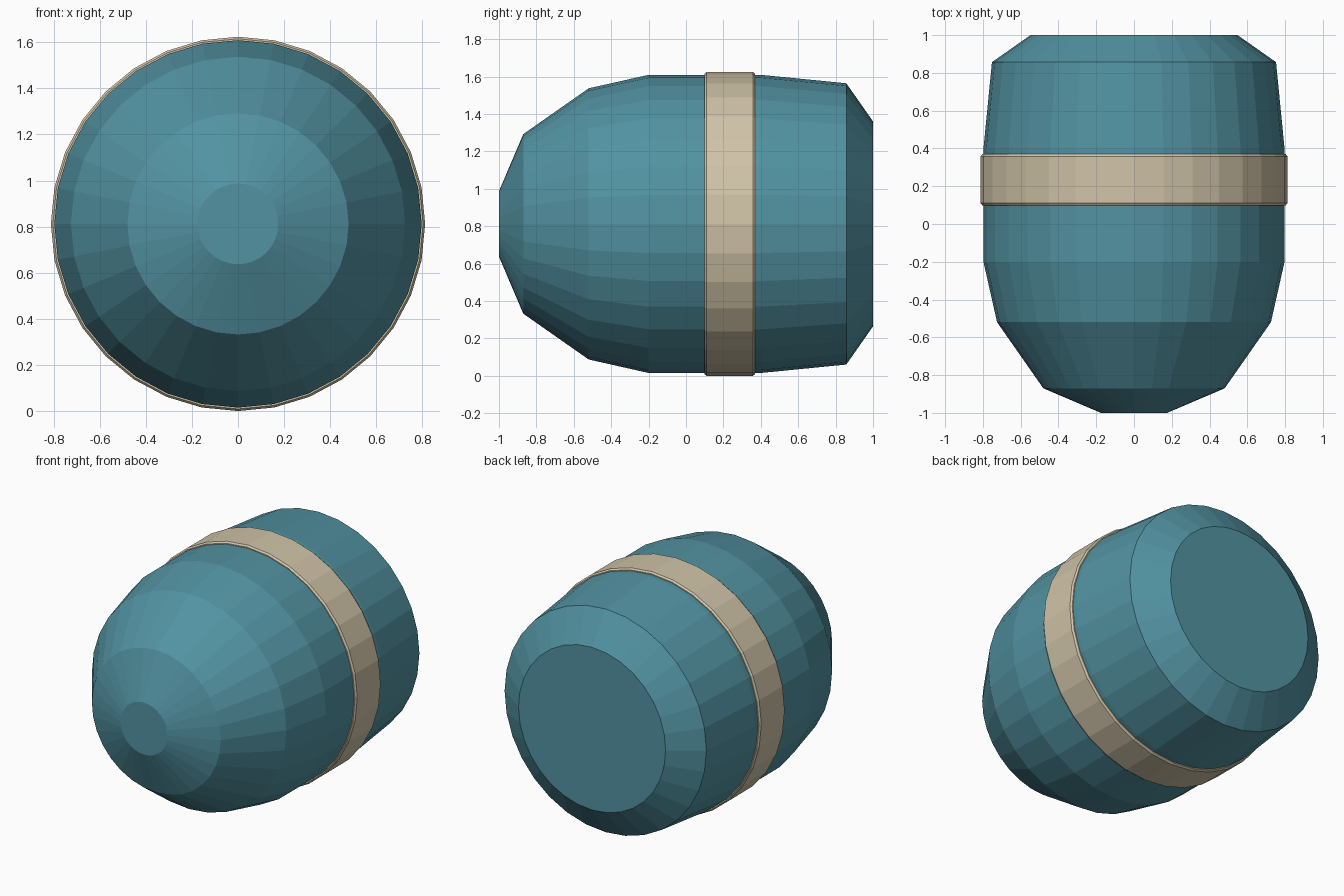
import bpy, bmesh, math

if "Cube" in bpy.data.objects:
    bpy.data.objects.remove(bpy.data.objects["Cube"])

SIDES = 32
AXIS_Z = 0.812


def material(name, rgb):
    m = bpy.data.materials.new(name)
    m.diffuse_color = (*rgb, 1)
    m.use_nodes = True
    m.node_tree.nodes["Principled BSDF"].inputs["Base Color"].default_value = m.diffuse_color
    return m


def lathe(name, profile, mat, ring=False):
    """Turn (y, radius) points around the y axis; cap the ends or close as a ring."""
    bm = bmesh.new()
    rows = []
    for y, r in profile:
        rows.append([bm.verts.new((r * math.cos(2 * math.pi * i / SIDES), y,
                                   AXIS_Z + r * math.sin(2 * math.pi * i / SIDES)))
                     for i in range(SIDES)])
    pairs = list(zip(rows, rows[1:]))
    if ring:
        pairs.append((rows[-1], rows[0]))
    for a, b in pairs:
        for i in range(SIDES):
            j = (i + 1) % SIDES
            bm.faces.new((a[i], a[j], b[j], b[i]))
    if not ring:
        bm.faces.new(rows[0])
        bm.faces.new(rows[-1])
    bmesh.ops.recalc_face_normals(bm, faces=bm.faces)
    me = bpy.data.meshes.new(name)
    bm.to_mesh(me)
    bm.free()
    me.materials.append(mat)
    ob = bpy.data.objects.new(name, me)
    bpy.context.collection.objects.link(ob)
    return ob


teal = material("teal", (0.085, 0.29, 0.36))
beige = material("beige", (0.63, 0.55, 0.39))

# Blunt-nosed barrel body
lathe("body", [(-1, 0.175), (-0.87, 0.48), (-0.52, 0.725), (-0.2, 0.797),
               (0.40, 0.797), (0.857, 0.752), (1, 0.548)], teal)

# Raised band with chamfered edges
lathe("band", [(0.098, 0.78), (0.098, 0.803), (0.11, 0.812),
               (0.358, 0.812), (0.37, 0.803), (0.37, 0.78)], beige, ring=True)
